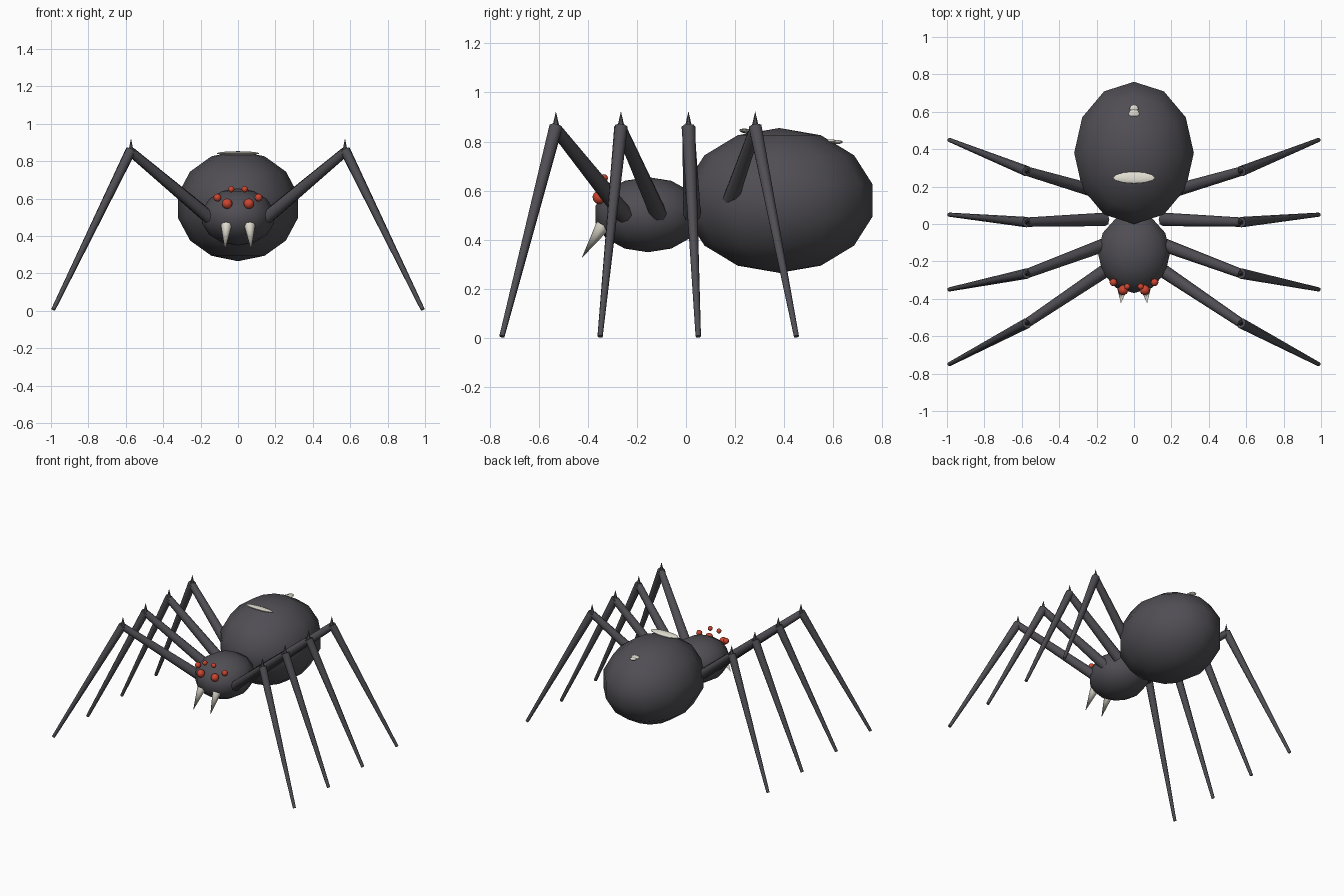
import bpy
from math import radians
from mathutils import Vector

cube = bpy.data.objects.get("Cube")
if cube:
    bpy.data.objects.remove(cube, do_unlink=True)


def material(name, rgb):
    m = bpy.data.materials.new(name)
    m.use_nodes = True
    m.diffuse_color = (*rgb, 1)
    m.node_tree.nodes["Principled BSDF"].inputs["Base Color"].default_value = (*rgb, 1)
    return m


charcoal = material("charcoal", (0.08, 0.076, 0.088))
red = material("red", (0.6, 0.06, 0.03))
bone = material("bone", (0.75, 0.72, 0.63))


def finish(name, mat):
    ob = bpy.context.object
    ob.name = name
    ob.data.materials.append(mat)
    bpy.ops.object.transform_apply(location=False, rotation=False, scale=True)
    bpy.ops.object.shade_smooth_by_angle(angle=radians(50))
    return ob


def ellipsoid(name, loc, size, mat, segments=12, rings=7, tilt=0):
    bpy.ops.mesh.primitive_uv_sphere_add(segments=segments, ring_count=rings, radius=1,
                                         location=loc, rotation=(radians(tilt), 0, 0))
    bpy.context.object.scale = size
    return finish(name, mat)


def taper(name, start, end, r1, r2, mat, sides=8):
    a, b = Vector(start), Vector(end)
    d = b - a
    bpy.ops.mesh.primitive_cone_add(vertices=sides, radius1=r1, radius2=r2, depth=d.length,
                                    location=(a + b) / 2,
                                    rotation=d.to_track_quat('Z', 'Y').to_euler())
    return finish(name, mat)


# Body
ellipsoid("abdomen", (0, 0.38, 0.56), (0.328, 0.39, 0.295), charcoal)
ellipsoid("head_thorax", (0, -0.155, 0.502), (0.198, 0.22, 0.153), charcoal)

# Pale marks on the back
ellipsoid("back_band", (0, 0.248, 0.842), (0.115, 0.032, 0.01), bone, tilt=-8)
ellipsoid("rear_mark_front", (0, 0.59, 0.801), (0.03, 0.026, 0.008), bone, 8, 6)
ellipsoid("rear_mark_back", (0, 0.617, 0.798), (0.024, 0.022, 0.008), bone, 8, 6)

# Hip, knee and foot y for each pair of legs, from front to back
legs = {"front": (-0.25, -0.53, -0.75), "second": (-0.11, -0.265, -0.35),
        "third": (0.025, 0.01, 0.05), "rear": (0.16, 0.282, 0.45)}
# Eye x, y, z, radius
eyes = {"main": (0.058, -0.353, 0.573, 0.028), "outer": (0.11, -0.312, 0.605, 0.021),
        "upper": (0.036, -0.335, 0.65, 0.017)}

for side, s in (("left", 1), ("right", -1)):
    for pair, (hip_y, knee_y, foot_y) in legs.items():
        hip = (s * 0.155, hip_y, 0.5)
        knee = (s * 0.572, knee_y, 0.85)
        foot = (s * 0.988, foot_y, 0.006)
        label = f"{side}_{pair}"
        taper(label + "_upper_leg", hip, knee, 0.036, 0.025, charcoal)
        taper(label + "_lower_leg", (knee[0], knee_y, 0.86), foot, 0.028, 0.011, charcoal)
        taper(label + "_knee_spike", (knee[0], knee_y, 0.845), (knee[0], knee_y, 0.923),
              0.018, 0, charcoal, 6)
    for kind, (x, y, z, r) in eyes.items():
        ellipsoid(f"{side}_{kind}_eye", (s * x, y, z), (r, r, r), red, 8, 6)
    taper(f"{side}_fang", (s * 0.062, -0.338, 0.458), (s * 0.07, -0.425, 0.325),
          0.03, 0, bone)
